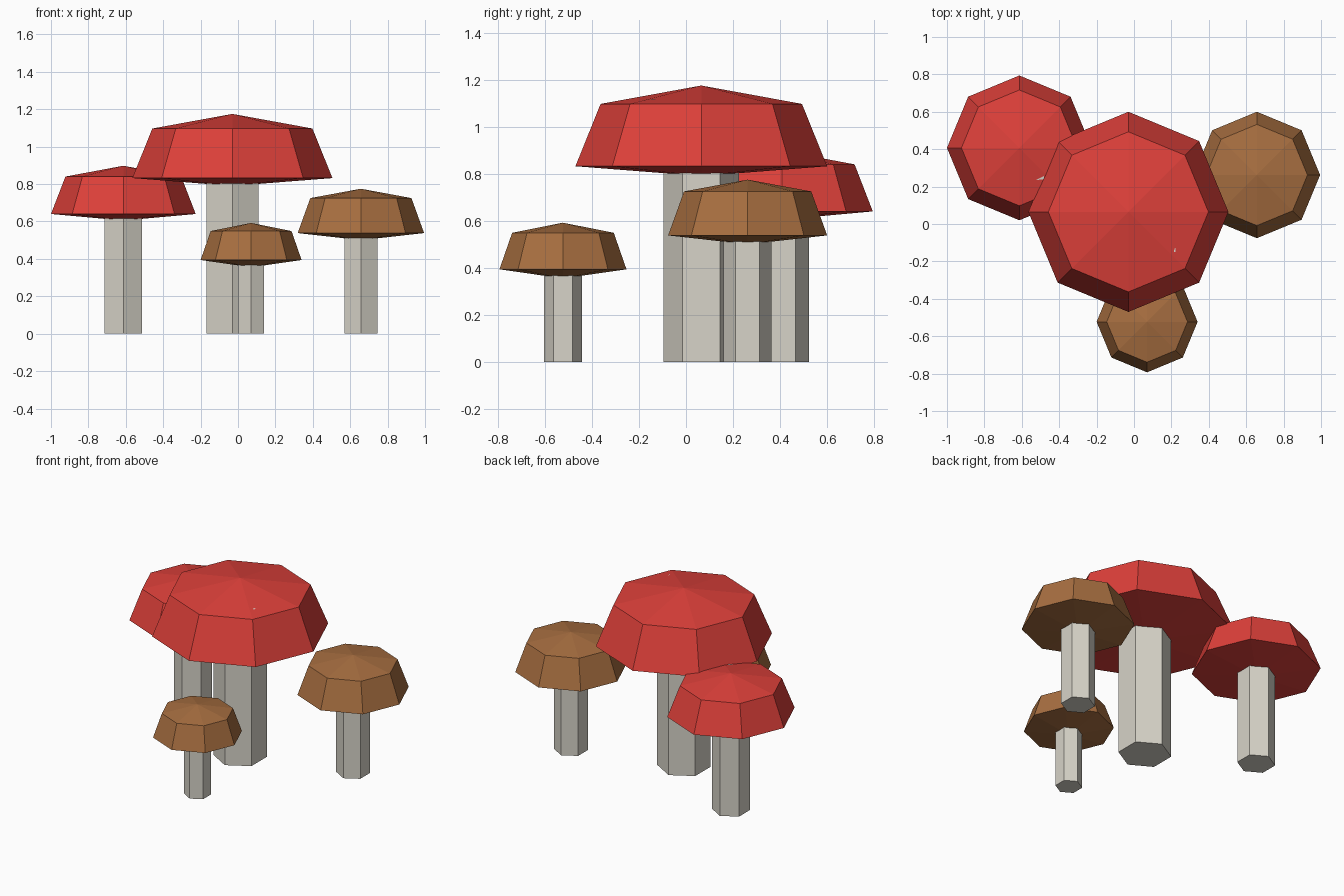
import bpy
import bmesh
from math import pi, cos, sin
from mathutils import Vector

cube = bpy.data.objects.get("Cube")
if cube:
    bpy.data.objects.remove(cube, do_unlink=True)


def make_material(name, srgb):
    linear = [((c / 255 + 0.055) / 1.055) ** 2.4 for c in srgb] + [1.0]
    mat = bpy.data.materials.new(name)
    mat.use_nodes = True
    mat.diffuse_color = linear
    mat.node_tree.nodes["Principled BSDF"].inputs["Base Color"].default_value = linear
    return mat


red = make_material("cap red", (222, 64, 58))
brown = make_material("cap brown", (167, 110, 64))
cream = make_material("stem cream", (215, 211, 200))
white = make_material("fleck white", (240, 236, 226))


def finish(bm, name, mat):
    bmesh.ops.recalc_face_normals(bm, faces=bm.faces[:])
    mesh = bpy.data.meshes.new(name)
    bm.to_mesh(mesh)
    bm.free()
    mesh.materials.append(mat)
    obj = bpy.data.objects.new(name, mesh)
    bpy.context.collection.objects.link(obj)
    return obj


def ring(bm, sides, radius, z):
    # Corners lie on the y axis
    angles = [pi / 2 + 2 * pi * i / sides for i in range(sides)]
    return [bm.verts.new((radius * cos(a), radius * sin(a), z)) for a in angles]


def bridge(bm, low, high):
    n = len(low)
    for i in range(n):
        j = (i + 1) % n
        bm.faces.new((low[i], low[j], high[j], high[i]))


def fan(bm, loop, z):
    tip = bm.verts.new((0, 0, z))
    for i in range(len(loop)):
        bm.faces.new((loop[i], loop[(i + 1) % len(loop)], tip))


def mushroom(name, mat, x, y, stem_r, cap_r, under, rim, shoulder, apex):
    # Six-sided stem reaching into the cap
    bm = bmesh.new()
    foot, head = ring(bm, 6, stem_r, 0), ring(bm, 6, stem_r, rim)
    bridge(bm, foot, head)
    bm.faces.new(foot)
    bm.faces.new(head)
    finish(bm, name + "_stem", cream).location = (x, y, 0)

    # Eight-sided cap with a shallow cone above and below
    bm = bmesh.new()
    lower, upper = ring(bm, 8, cap_r, rim), ring(bm, 8, cap_r * 0.8, shoulder)
    bridge(bm, lower, upper)
    fan(bm, lower, under)
    fan(bm, upper, apex)
    cap = finish(bm, name + "_cap", mat)
    cap.location = (x, y, 0)
    return cap


def fleck(name, cap, points):
    # Sliver lying on the upper face of a cap
    bm = bmesh.new()
    verts = []
    for px, py in points:
        start = Vector((px, py, 3)) - cap.location
        hit, spot, normal, index = cap.ray_cast(start, Vector((0, 0, -1)))
        verts.append(bm.verts.new(cap.location + spot + normal * 0.002))
    bm.faces.new(verts)
    finish(bm, name, white)


big = mushroom("large_red", red, -0.03, 0.065, 0.16, 0.535, 0.79, 0.832, 1.097, 1.175)
side = mushroom("small_red", red, -0.613, 0.407, 0.115, 0.387, 0.605, 0.64, 0.84, 0.898)
mushroom("large_brown", brown, 0.657, 0.262, 0.102, 0.338, 0.5, 0.538, 0.725, 0.775)
mushroom("small_brown", brown, 0.07, -0.523, 0.081, 0.27, 0.355, 0.394, 0.549, 0.592)

fleck("large_cap_fleck", big, [(0.212, -0.148), (0.222, -0.15), (0.22, -0.125)])
fleck("small_cap_fleck", side, [(-0.525, 0.235), (-0.482, 0.24), (-0.48, 0.258)])
